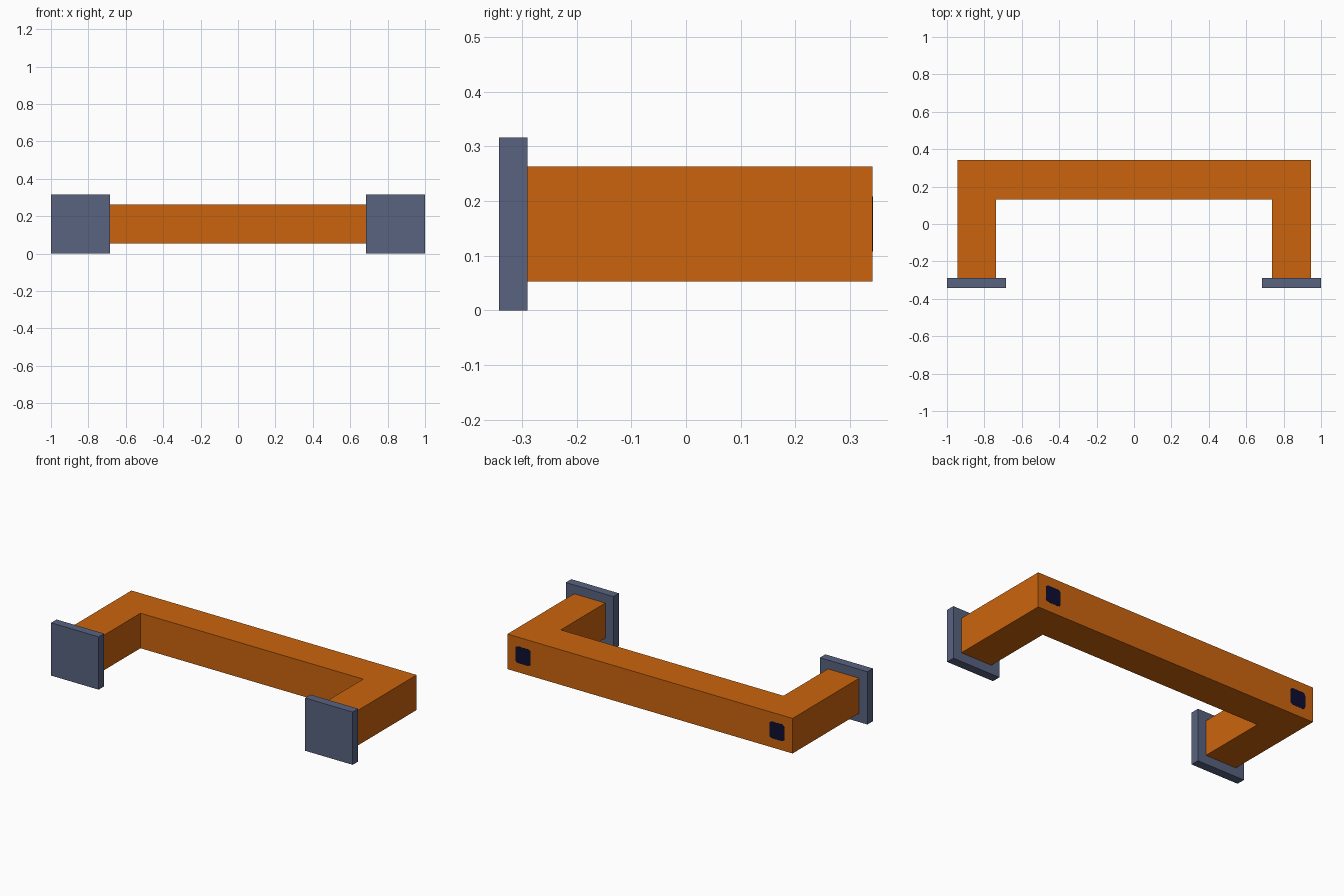
import bpy, bmesh, math
from mathutils import Vector

if "Cube" in bpy.data.objects:
    bpy.data.objects.remove(bpy.data.objects["Cube"])


def srgb(r, g, b):
    lin = lambda c: c / 12.92 if c <= 0.04045 else ((c + 0.055) / 1.055) ** 2.4
    return (lin(r / 255), lin(g / 255), lin(b / 255), 1)


def material(name, colour):
    m = bpy.data.materials.new(name)
    m.diffuse_color = colour
    m.use_nodes = True
    m.node_tree.nodes["Principled BSDF"].inputs["Base Color"].default_value = m.diffuse_color
    return m


ORANGE = material("orange", srgb(204, 100, 13))
SLATE = material("slate blue", srgb(88, 99, 128))
NAVY = material("dark navy", srgb(13, 13, 50))


def prism(name, points, direction, mat):
    """Extrude a closed outline along a direction."""
    bm = bmesh.new()
    face = bm.faces.new([bm.verts.new(p) for p in points])
    ext = bmesh.ops.extrude_face_region(bm, geom=[face])["geom"]
    verts = [v for v in ext if isinstance(v, bmesh.types.BMVert)]
    bmesh.ops.translate(bm, verts=verts, vec=Vector(direction))
    bmesh.ops.recalc_face_normals(bm, faces=bm.faces)
    mesh = bpy.data.meshes.new(name)
    bm.to_mesh(mesh)
    bm.free()
    mesh.materials.append(mat)
    ob = bpy.data.objects.new(name, mesh)
    bpy.context.collection.objects.link(ob)
    return ob


OUT, IN = 0.945, 0.738
BACK, LEG_END, FRONT = 0.341, -0.29, -0.342
MID_Z, LEG_X = 0.158, (OUT + IN) / 2

# U-shaped handle
half = [(IN, 0.131), (IN, LEG_END), (OUT, LEG_END), (OUT, BACK)]
outline = half + [(-x, y) for x, y in reversed(half)]
prism("handle_bar", [(x, y, 0.053) for x, y in outline], (0, 0, 0.21), ORANGE)

for side, s in (("left", -1), ("right", 1)):
    # square mounting plate
    h = 0.158
    corners = [(-h, -h), (h, -h), (h, h), (-h, h)]
    prism(side + "_mounting_plate",
          [(s * LEG_X + a, FRONT, MID_Z + b) for a, b in corners],
          (0, LEG_END - FRONT, 0), SLATE)

    # screw cap with rounded corners, flush on the back face
    r, q = 0.017, 0.033
    ring = []
    for k, (cx, cz) in enumerate([(q, q), (-q, q), (-q, -q), (q, -q)]):
        for i in range(4):
            a = math.pi / 2 * (k + i / 3)
            ring.append((cx + r * math.cos(a), cz + r * math.sin(a)))
    prism(side + "_screw_cap",
          [(s * LEG_X + a, BACK - 0.002, MID_Z + b) for a, b in ring],
          (0, 0.003, 0), NAVY)
